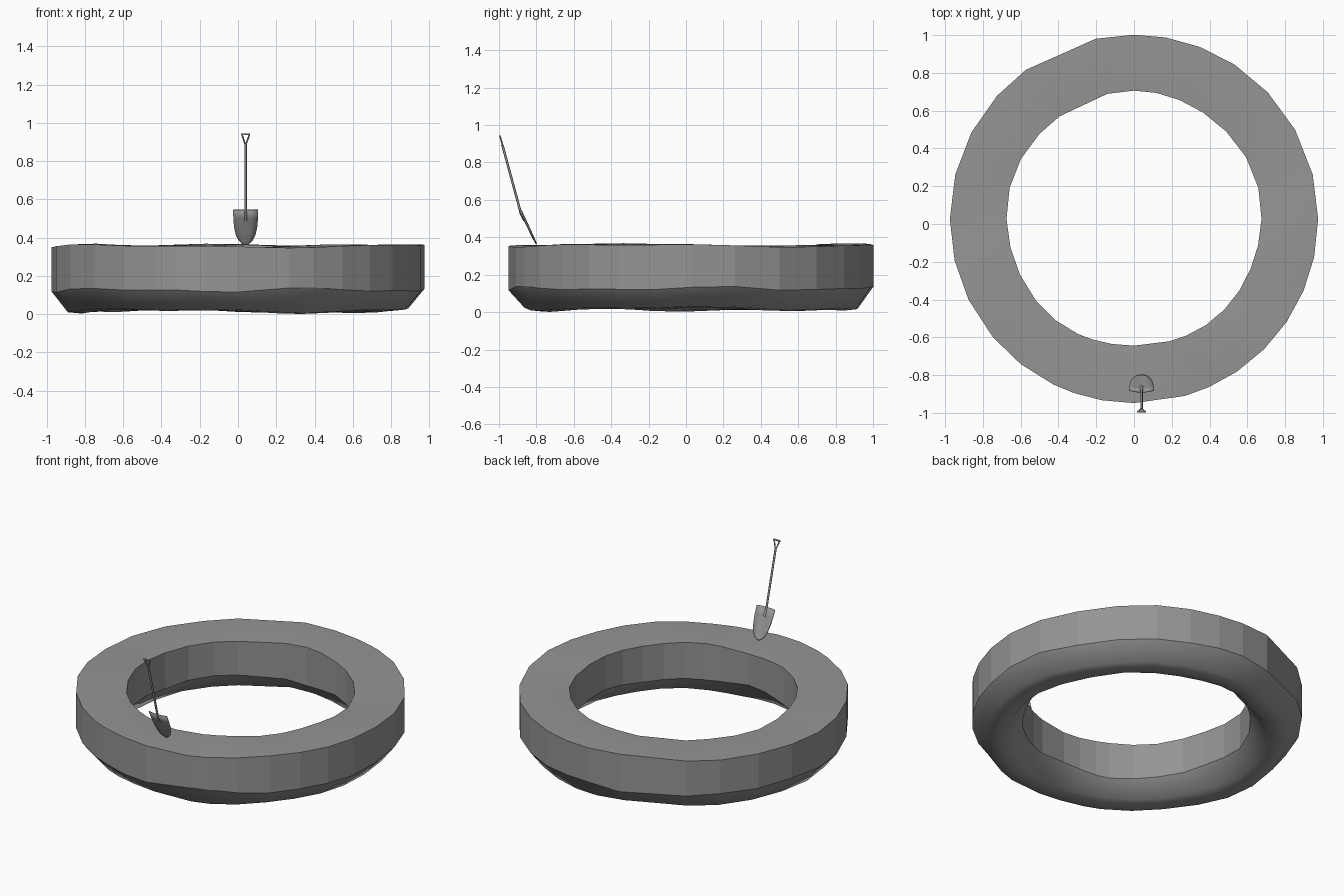
import bpy, bmesh, math
from mathutils import Vector

if "Cube" in bpy.data.objects:
    bpy.data.objects.remove(bpy.data.objects["Cube"])

grey = bpy.data.materials.new("stone grey")
grey.diffuse_color = (0.3, 0.3, 0.3, 1)
grey.use_nodes = True
grey.node_tree.nodes["Principled BSDF"].inputs["Base Color"].default_value = grey.diffuse_color


def finish(bm, name):
    bmesh.ops.recalc_face_normals(bm, faces=bm.faces)
    me = bpy.data.meshes.new(name)
    bm.to_mesh(me)
    bm.free()
    me.materials.append(grey)
    ob = bpy.data.objects.new(name, me)
    bpy.context.collection.objects.link(ob)
    return ob


# Ring: an uneven cross-section swept round at irregular angles
ANGLES = [0, 14, 29, 43.5, 57, 69, 80, 90, 102, 126, 138, 152, 166, 180, 193, 206,
          220, 232, 244, 251, 260, 270, 286, 294, 304, 315, 326, 337, 348]
CY = 0.027


def top(a):
    return 0.356 + 0.006 * math.sin(3 * a + 2.6) + 0.004 * math.sin(7 * a + 1)


def edge(a):
    return 0.126 + 0.008 * math.sin(5 * a + 1) + 0.006 * math.sin(9 * a)


def base(a):
    return 0.014 + 0.008 * math.sin(3 * a + 1.8) + 0.005 * math.sin(7 * a + 0.5)


bm = bmesh.new()
rows = []
for i, deg in enumerate(ANGLES):
    a = math.radians(deg)
    r = 0.004 * math.sin(5 * a)
    section = [(0.975, top(a)), (0.975, edge(a)),
               (0.89, base(a) + 0.006), (0.825, base(a)), (0.76, base(a + 0.2) + 0.008),
               (0.675 + r, edge(a + 0.4)), (0.675 + r, top(a + 0.3) - 0.003),
               (0.825, top(a + 0.15) + 0.003)]
    rows.append([bm.verts.new((q * math.cos(a), CY + q * math.sin(a), z)) for q, z in section])
for i, row in enumerate(rows):
    nxt = rows[(i + 1) % len(rows)]
    for j in range(8):
        k = (j + 1) % 8
        f = bm.faces.new((row[j], nxt[j], nxt[k], row[k]))
        f.smooth = j not in (0, 5)          # both upright walls stay faceted
for e in bm.edges:                          # crisp rims where walls meet top and underside
    e.smooth = all(f.smooth for f in e.link_faces)
finish(bm, "ring")

# Shovel blade: pointed, slightly scooped plate
SX = 0.04
bm = bmesh.new()
rows = []
for w, z in [(0.065, 0.545), (0.064, 0.50), (0.060, 0.455), (0.051, 0.415),
             (0.038, 0.388), (0.022, 0.371), (0.006, 0.363)]:
    y = -0.80 - (z - 0.363) * 0.47
    rows.append([bm.verts.new((SX + w * t, y + 0.15 * w * (t * t - 0.5), z))
                 for t in (-1, -0.5, 0, 0.5, 1)])
for p, q in zip(rows, rows[1:]):
    for j in range(4):
        bm.faces.new((p[j], p[j + 1], q[j + 1], q[j])).smooth = True
blade = finish(bm, "shovel_blade")
mod = blade.modifiers.new("thickness", 'SOLIDIFY')
mod.thickness = 0.005
mod.offset = 0


def rod(name, a, b, r, sides=8):
    """Straight bar between two points."""
    a, b = Vector(a), Vector(b)
    bm = bmesh.new()
    bmesh.ops.create_cone(bm, cap_ends=True, segments=sides, radius1=r, radius2=r,
                          depth=(b - a).length)
    bm.transform(Vector((0, 0, 1)).rotation_difference(b - a).to_matrix().to_4x4())
    bmesh.ops.translate(bm, verts=bm.verts, vec=(a + b) / 2)
    for f in bm.faces:
        f.smooth = len(f.verts) == 4
    for e in bm.edges:
        e.smooth = all(f.smooth for f in e.link_faces)
    return finish(bm, name)


# Shaft, blade socket and triangular grip
rod("shovel_socket", (SX, -0.862, 0.49), (SX, -0.885, 0.535), 0.008)
rod("shovel_shaft", (SX, -0.882, 0.525), (SX, -0.982, 0.895), 0.0065)
for side, s in (("left", -1), ("right", 1)):
    rod("grip_arm_" + side, (SX + s * 0.003, -0.980, 0.89), (SX + s * 0.020, -0.994, 0.94), 0.004)
rod("grip_bar", (SX - 0.024, -0.994, 0.94), (SX + 0.024, -0.994, 0.94), 0.005)
